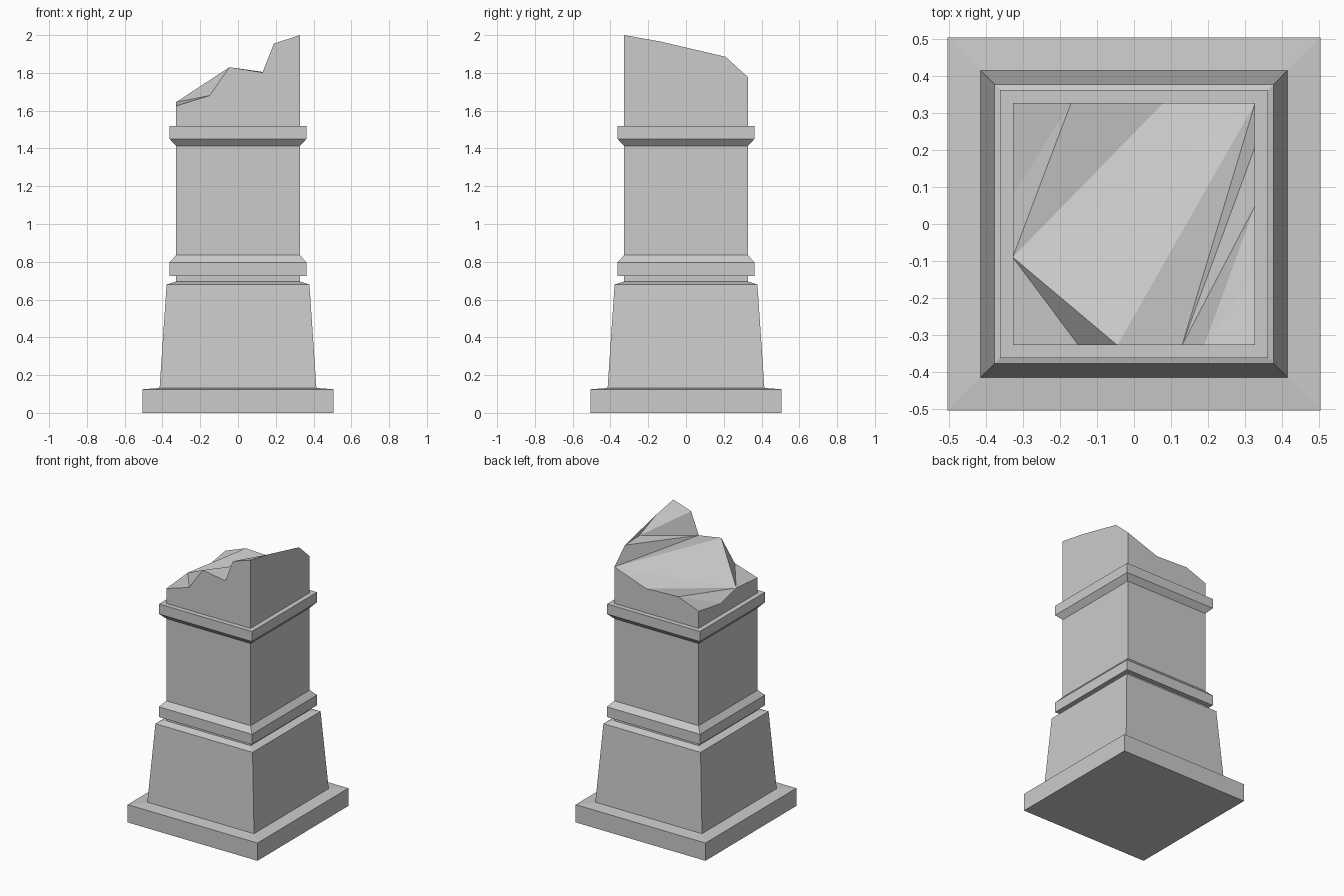
import bpy, bmesh

if "Cube" in bpy.data.objects:
    bpy.data.objects.remove(bpy.data.objects["Cube"])

R = 0.328  # half width of the shaft


def finish(bm, name):
    bmesh.ops.recalc_face_normals(bm, faces=bm.faces)
    mesh = bpy.data.meshes.new(name)
    bm.to_mesh(mesh)
    bm.free()
    obj = bpy.data.objects.new(name, mesh)
    bpy.context.collection.objects.link(obj)
    return obj


def square_ring(bm, h, z):
    return [bm.verts.new((sx * h, sy * h, z))
            for sx, sy in ((-1, -1), (1, -1), (1, 1), (-1, 1))]


def square_loft(name, profile, cap_bottom=False):
    """Stack square rings given as (half width, height)."""
    bm = bmesh.new()
    rings = [square_ring(bm, h, z) for h, z in profile]
    for a, b in zip(rings, rings[1:]):
        for i in range(4):
            j = (i + 1) % 4
            bm.faces.new((a[i], a[j], b[j], b[i]))
    if cap_bottom:
        bm.faces.new(rings[0][::-1])
    return finish(bm, name)


# Plinth and tapered pedestal
square_loft("plinth", [(0.505, 0), (0.505, 0.125), (0.415, 0.132)], True)
square_loft("pedestal", [(0.415, 0.132), (0.378, 0.68), (R, 0.695)])
# Neck, moulding bands and shaft
square_loft("lower_band", [(R, 0.695), (R, 0.725), (0.362, 0.725),
                           (0.362, 0.797), (R, 0.835)])
square_loft("shaft", [(R, 0.835), (R, 1.413)])
square_loft("upper_band", [(R, 1.413), (0.362, 1.45), (0.362, 1.52), (R, 1.52)])

# Broken top: rim heights along each side, counter-clockwise from front left
front = [(-R, 1.625), (-0.15, 1.68), (-0.045, 1.83), (0.13, 1.802), (0.19, 1.955)]
right = [(-R, 2.0), (-0.135, 1.966), (0.05, 1.89), (0.21, 1.885)]
back = [(R, 1.777), (0.08, 1.69), (-0.17, 1.70)]
left = [(R, 1.64), (0.08, 1.60), (-0.09, 1.645)]
rim = ([(x, -R, z) for x, z in front] + [(R, y, z) for y, z in right]
       + [(x, R, z) for x, z in back] + [(-R, y, z) for y, z in left])

bm = bmesh.new()
v = [bm.verts.new(p) for p in rim]
base = square_ring(bm, R, 1.52)
starts = [0, 5, 9, 12, 15]
for s in range(4):
    run = [v[i % 15] for i in range(starts[s], starts[s + 1] + 1)]
    bm.faces.new([base[s], base[(s + 1) % 4]] + run[::-1])
# Fracture facets
for f in [(0, 1, 14), (1, 2, 14), (2, 9, 14), (9, 10, 14), (2, 3, 9), (3, 8, 9),
          (3, 7, 8), (3, 4, 7), (4, 6, 7), (4, 5, 6), (10, 11, 14),
          (11, 13, 14), (11, 12, 13)]:
    bm.faces.new([v[i] for i in f])
# Split the concave walls cleanly
bmesh.ops.triangulate(bm, faces=[f for f in bm.faces if len(f.verts) > 4])
finish(bm, "broken_top")
